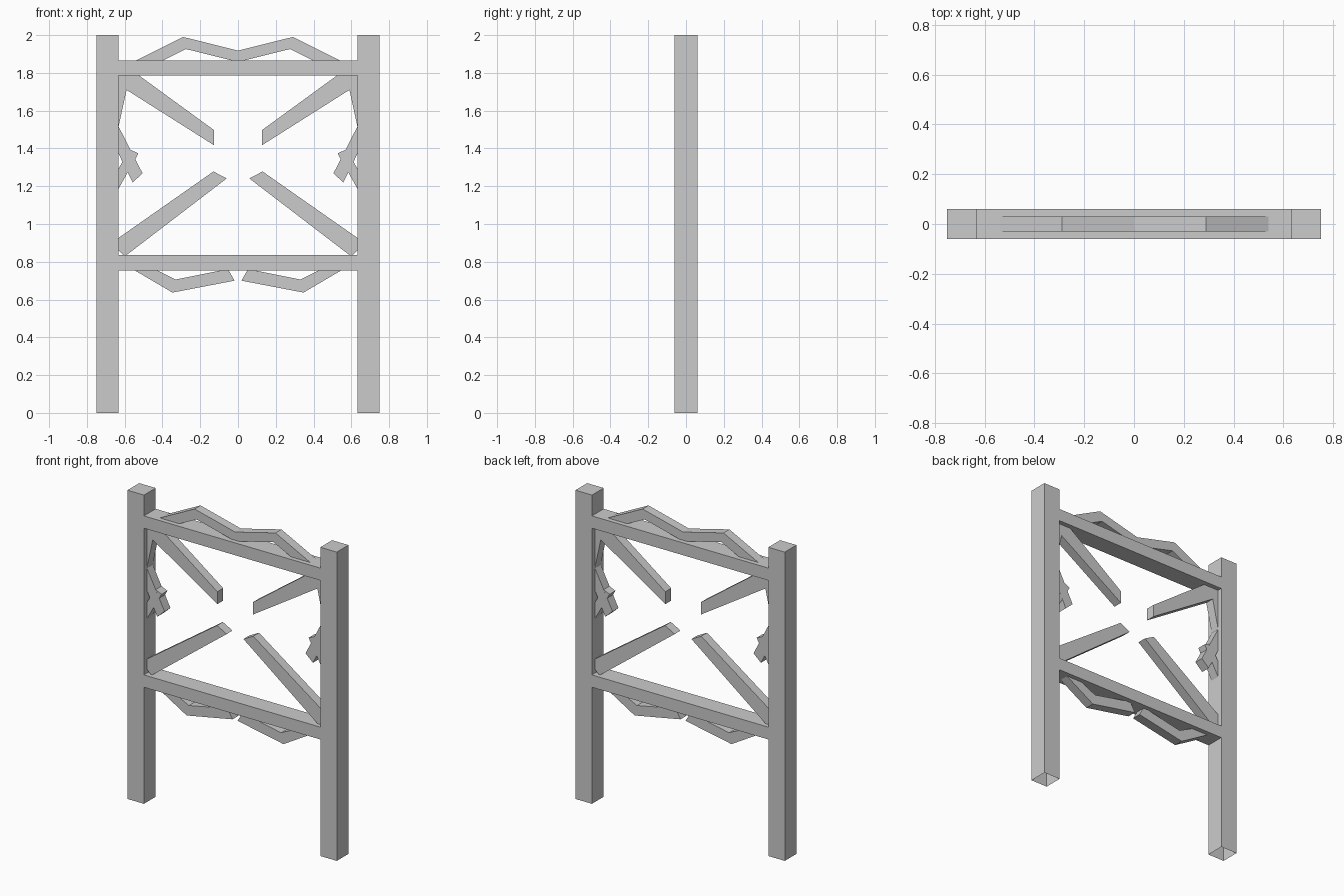
import bpy, bmesh

if "Cube" in bpy.data.objects:
    bpy.data.objects.remove(bpy.data.objects["Cube"])


def add_object(name, bm):
    bmesh.ops.recalc_face_normals(bm, faces=bm.faces[:])
    me = bpy.data.meshes.new(name)
    bm.to_mesh(me)
    bm.free()
    ob = bpy.data.objects.new(name, me)
    bpy.context.collection.objects.link(ob)
    return ob


def extrude_xz(name, pts, half, side=1, open_bottom=False):
    """Extrude an x/z outline through y from -half to half."""
    bm = bmesh.new()
    face = bm.faces.new([bm.verts.new((x * side, -half, z)) for x, z in pts])
    ext = bmesh.ops.extrude_face_region(bm, geom=[face])
    verts = [g for g in ext["geom"] if isinstance(g, bmesh.types.BMVert)]
    bmesh.ops.translate(bm, verts=verts, vec=(0, 2 * half, 0))
    ob_faces = [f for f in bm.faces if all(v.co.z < 1e-5 for v in f.verts)]
    bmesh.ops.recalc_face_normals(bm, faces=bm.faces[:])
    if open_bottom:
        bmesh.ops.delete(bm, geom=ob_faces, context="FACES")
    return add_object(name, bm)


def rect(x0, x1, z0, z1):
    return [(x0, z0), (x1, z0), (x1, z1), (x0, z1)]


# horizontal beams
extrude_xz("top_beam", rect(-0.632, 0.632, 1.785, 1.865), 0.06)
extrude_xz("bottom_beam", rect(-0.632, 0.632, 0.755, 0.835), 0.06)

# zigzag branch above the top beam
extrude_xz("top_branch", [
    (-0.58, 1.845), (-0.29, 1.99), (0, 1.918), (0.29, 1.99), (0.58, 1.845),
    (0.44, 1.845), (0.275, 1.926), (0, 1.858), (-0.275, 1.926), (-0.44, 1.845)], 0.03)

# left-hand outlines, mirrored to the right
upper_branch = [(-0.127, 1.417), (-0.127, 1.497), (-0.57, 1.82), (-0.66, 1.82),
                (-0.70, 1.51), (-0.632, 1.517), (-0.59, 1.71)]
side_twig = [(-0.66, 1.57), (-0.505, 1.268), (-0.558, 1.22), (-0.70, 1.51)]
cross_twig = [(-0.574, 1.395), (-0.527, 1.374), (-0.66, 1.138), (-0.70, 1.175)]
lower_branch = [(-0.67, 0.90), (-0.13, 1.278), (-0.06, 1.241), (-0.60, 0.828)]
bottom_branch = [(-0.582, 0.775), (-0.347, 0.637), (-0.018, 0.70), (-0.058, 0.77),
                 (-0.02, 0.77)][:4] + [(-0.10, 0.752), (-0.33, 0.706), (-0.47, 0.775)]

for side, label in ((1, "left"), (-1, "right")):
    extrude_xz(label + "_post", rect(-0.75, -0.632, 0, 2), 0.06, side, True)
    extrude_xz(label + "_upper_branch", upper_branch, 0.03, side)
    extrude_xz(label + "_side_twig", side_twig, 0.03, side)
    extrude_xz(label + "_cross_twig", cross_twig, 0.0295, side)
    extrude_xz(label + "_lower_branch", lower_branch, 0.03, side)
    extrude_xz(label + "_bottom_branch", bottom_branch, 0.03, side)
